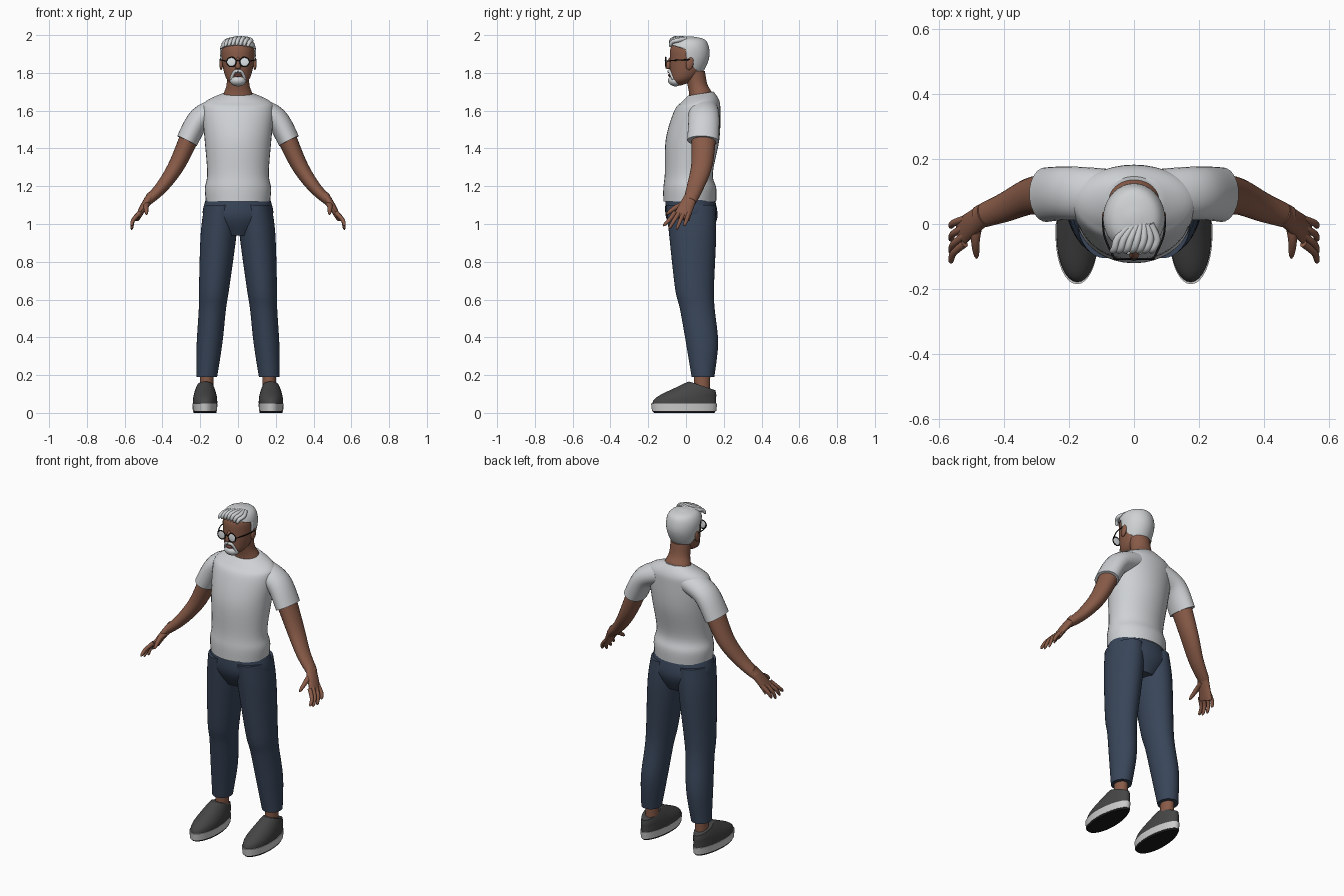
import bpy, bmesh
from math import sin, cos, pi, radians
from mathutils import Vector, Matrix

if "Cube" in bpy.data.objects:
    bpy.data.objects.remove(bpy.data.objects["Cube"])


def material(name, *colour):
    mat = bpy.data.materials.new(name)
    mat.use_nodes = True
    mat.diffuse_color = (*colour, 1)
    shader = mat.node_tree.nodes["Principled BSDF"]
    shader.inputs["Base Color"].default_value = (*colour, 1)
    return mat


SKIN = material("brown skin", .25, .105, .065)
LIP = material("dark lip", .16, .055, .045)
HAIR = material("white hair", .62, .64, .65)
SHIRT = material("pale grey cotton", .62, .64, .66)
DENIM = material("navy denim", .04, .06, .1)
SHOE = material("charcoal canvas", .06, .06, .06)
SOLE = material("white rubber", .6, .6, .6)
BLACK = material("black", .01, .01, .01)
LENS = material("pale lens", .75, .78, .8)
SIDES = {"left_": 1, "right_": -1}


def finish(name, bm, mat):
    bmesh.ops.recalc_face_normals(bm, faces=bm.faces)
    mesh = bpy.data.meshes.new(name)
    bm.to_mesh(mesh)
    bm.free()
    mesh.materials.append(mat)
    mesh.shade_smooth()
    mesh.set_sharp_from_angle(angle=radians(50))
    obj = bpy.data.objects.new(name, mesh)
    bpy.context.collection.objects.link(obj)
    return obj


def smooth_path(rows, steps=5):
    """Run a smooth curve through rows of numbers."""
    keys = [Vector(row) for row in rows]
    last = len(keys) - 1
    path = []
    for i in range(last):
        before, start, end, after = keys[max(i - 1, 0)], keys[i], keys[i + 1], keys[min(i + 2, last)]
        for j in range(steps):
            t = j / steps
            bend = 2 * before - 5 * start + 4 * end - after
            twist = 3 * start - before - 3 * end + after
            path.append(start + (end - before + (bend + twist * t) * t) * t / 2)
    return path + [keys[-1]]


def bridge(rings):
    """Join equal rings of points into one closed skin."""
    bm = bmesh.new()
    loops = [[bm.verts.new(point) for point in ring] for ring in rings]
    for low, high in zip(loops, loops[1:]):
        for j in range(len(low)):
            bm.faces.new((low[j - 1], low[j], high[j], high[j - 1]))
    bm.faces.new(loops[0])
    bm.faces.new(loops[-1])
    return bm


def column_mesh(rows, x=0, lean=0, taper=0, grow=0, side=1, count=36):
    """Stack level ellipses, given as height, depth centre, half width, half depth, slope."""
    rings = []
    for z, y, width, depth, slope in smooth_path([(*row, 0)[:5] for row in rows]):
        centre = x + lean * (z - rows[0][0])
        ring = []
        for j in range(count):
            c, s = cos(2 * pi * j / count), sin(2 * pi * j / count)
            ring.append((side * (centre + (width + grow) * c * (1 - taper * s)),
                         y + (depth + grow) * s, z + grow + slope * depth * s))
        rings.append(ring)
    return bridge(rings)


def column(name, mat, rows, **shape):
    return finish(name, column_mesh(rows, **shape), mat)


def limb(name, mat, points, thick, deep=None, blunt=False, side=1, count=16):
    """Sweep a tapering ellipse along a path, with a rounded tip if blunt."""
    path = smooth_path(points)
    axis = (path[-1] - path[0]).normalized()
    guide = Vector((1, 0, 0)) if abs(axis.y) > .7 else Vector((0, 1, 0))
    deep = deep or thick
    rings = []
    for i, centre in enumerate(path):
        t = i / (len(path) - 1)
        along = (path[min(i + 1, len(path) - 1)] - path[max(i - 1, 0)]).normalized()
        v = (guide - along * guide.dot(along)).normalized()
        u = v.cross(along)
        tip = max(1 - t ** 8, .1) ** .5 if blunt else 1
        a = tip * (thick[0] + (thick[1] - thick[0]) * t)
        b = tip * (deep[0] + (deep[1] - deep[0]) * t)
        ring = []
        for j in range(count):
            angle = 2 * pi * j / count
            p = centre + u * a * cos(angle) + v * b * sin(angle)
            ring.append((side * p.x, p.y, p.z))
        rings.append(ring)
    return finish(name, bridge(rings), mat)


def pair(build, name, *args, **shape):
    for label, side in SIDES.items():
        build(label + name, *args, side=side, **shape)


def blob(name, mat, centre, size, turn=0):
    bm = bmesh.new()
    bmesh.ops.create_uvsphere(bm, u_segments=20, v_segments=12, radius=1)
    bm.transform(Matrix.Translation(centre) @ Matrix.Rotation(radians(turn), 4, "X")
                 @ Matrix.Diagonal((*size, 1)))
    return finish(name, bm, mat)


# Shirt
column("shirt_body", SHIRT, [
    (1.12, .02, .17, .14), (1.19, .02, .175, .14), (1.27, .015, .163, .127),
    (1.45, .035, .177, .142), (1.6, .06, .19, .122), (1.65, .075, .17, .1, .06),
    (1.69, .078, .084, .068, .16)])
pair(limb, "sleeve", SHIRT, [(.09, .09, 1.61), (.2, .095, 1.56), (.27, .09, 1.44)],
     thick=(.064, .058), deep=(.08, .084), count=28)

# Trousers
column("trouser_hips", DENIM, [(1.16, .02, .16, .125), (1.04, .03, .185, .137),
                               (.94, .035, .09, .09)])
pair(column, "trouser_leg", DENIM, [
    (1.1, .025, .087, .13), (.95, .035, .095, .125), (.66, .045, .08, .103),
    (.55, .06, .072, .092), (.37, .085, .068, .085), (.19, .09, .055, .06)], x=.09, lean=-.083)

# Ankles and shoes
pair(column, "ankle", SKIN, [(.1, .085, .035, .04), (.23, .085, .035, .045)], x=.165)
pair(column, "shoe_upper", SHOE, [
    (.045, -.01, .064, .17), (.08, 0, .063, .16), (.115, .05, .054, .11, -.15),
    (.143, .086, .042, .07, -.33)], x=.174, taper=.1)
pair(column, "shoe_sole", SOLE, [(.01, -.01, .064, .17), (.05, -.01, .066, .175)], x=.175, taper=.1)
pair(column, "shoe_tread", BLACK, [(0, -.01, .06, .16), (.012, -.01, .063, .169)], x=.175, taper=.1)

# Arms and hands
pair(limb, "arm", SKIN, [(.24, .095, 1.5), (.32, .085, 1.32), (.4, .05, 1.2), (.48, .02, 1.12)],
     thick=(.054, .024), deep=(.068, .034), count=24)
pair(limb, "palm", SKIN, [(.46, .03, 1.15), (.5, 0, 1.09), (.533, -.025, 1.03)],
     thick=(.024, .014), deep=(.034, .046))
FINGERS = {"index": (-.12, .99), "middle": (-.09, .975), "ring": (-.05, .97), "little": (-.01, .99)}
for i, (finger, (reach, height)) in enumerate(FINGERS.items()):
    knuckle = .025 * i - .06
    pair(limb, finger + "_finger", SKIN, [
        (.52, knuckle, 1.06), (.555, (knuckle + reach) / 2, 1.02), (.563, reach, height)],
        thick=(.012, .009), blunt=True)
pair(limb, "thumb", SKIN, [(.48, .01, 1.11), (.487, -.05, 1.09), (.483, -.105, 1.05)],
     thick=(.018, .009), blunt=True)

# Neck and head
column("neck", SKIN, [(1.62, .085, .1, .07), (1.69, .078, .076, .062), (1.74, .06, .06, .053),
                      (1.81, .045, .06, .055)])
HEAD = [(1.734, -.045, .02, .02), (1.76, -.02, .055, .06), (1.8, 0, .073, .084),
        (1.87, .015, .086, .1), (1.93, .016, .086, .098), (1.97, .018, .063, .073),
        (1.986, .018, .01, .01)]
column("head", SKIN, HEAD)

# Hair cap, trimmed along the hairline, temples and nape
cap = column_mesh(HEAD, grow=.007)
CUTS = {"fringe": ((0, 0, 1.925), (0, .3, 1)), "temple": ((0, 0, 1.9), (0, 1, .1)),
        "ear": ((0, .04, 1.83), (0, 1, .9)), "nape": ((0, 0, 1.8), (0, 0, 1))}
for point, normal in CUTS.values():
    bmesh.ops.bisect_plane(cap, geom=cap.verts[:] + cap.edges[:] + cap.faces[:],
                           plane_co=point, plane_no=normal)


def covered(face):
    above = {name: (face.calc_center_median() - Vector(point)).dot(Vector(normal)) > 0
             for name, (point, normal) in CUTS.items()}
    return above["fringe"] or (above["temple"] and above["ear"] and above["nape"])


bmesh.ops.delete(cap, geom=[f for f in cap.faces if not covered(f)], context="FACES")
rim = finish("hair", cap, HAIR).modifiers.new("thickness", "SOLIDIFY")
rim.thickness = .01

# Swept fringe locks
for i in range(7):
    x = .02 * i - .06
    arch = .02 * cos(x * 20)
    limb("fringe_lock_%d" % (i + 1), HAIR, [
        (x / 2 + .02, 0, 1.98), (x + .01, -.045, 1.965 + arch), (x, -.075, 1.955 + arch),
        (x - .01, -.085, 1.935 + arch / 2)], thick=(.012, .01), blunt=True)

# Face
limb("nose", SKIN, [(0, -.078, 1.88), (0, -.092, 1.85), (0, -.096, 1.82)],
     thick=(.008, .018), blunt=True)
for label, side in SIDES.items():
    blob(label + "ear", SKIN, (side * .089, .02, 1.85), (.01, .02, .035), turn=-12)
blob("goatee", HAIR, (0, -.06, 1.757), (.043, .036, .028), turn=-15)
blob("lower_lip", LIP, (0, -.086, 1.787), (.02, .01, .008))
pair(limb, "moustache", HAIR, [(0, -.09, 1.808), (.02, -.085, 1.805), (.037, -.068, 1.765)],
     thick=(.009, .007))

# Round spectacles
for label, side in SIDES.items():
    centre = (side * .035, -.107, 1.858)
    bpy.ops.mesh.primitive_torus_add(location=centre, rotation=(pi / 2, 0, 0), major_radius=.025,
                                     minor_radius=.003, major_segments=28, minor_segments=8)
    frame = bpy.context.object
    frame.name = label + "spectacle_rim"
    frame.data.materials.append(BLACK)
    frame.data.shade_smooth()
    blob(label + "spectacle_lens", LENS, centre, (.024, .003, .024))
WIRE = (.003, .003)
pair(limb, "spectacle_arm", BLACK, [(.06, -.107, 1.862), (.09, -.04, 1.868), (.096, .02, 1.87)], WIRE)
limb("spectacle_bridge", BLACK, [(-.012, -.107, 1.862), (0, -.11, 1.867), (.012, -.107, 1.862)], WIRE)
